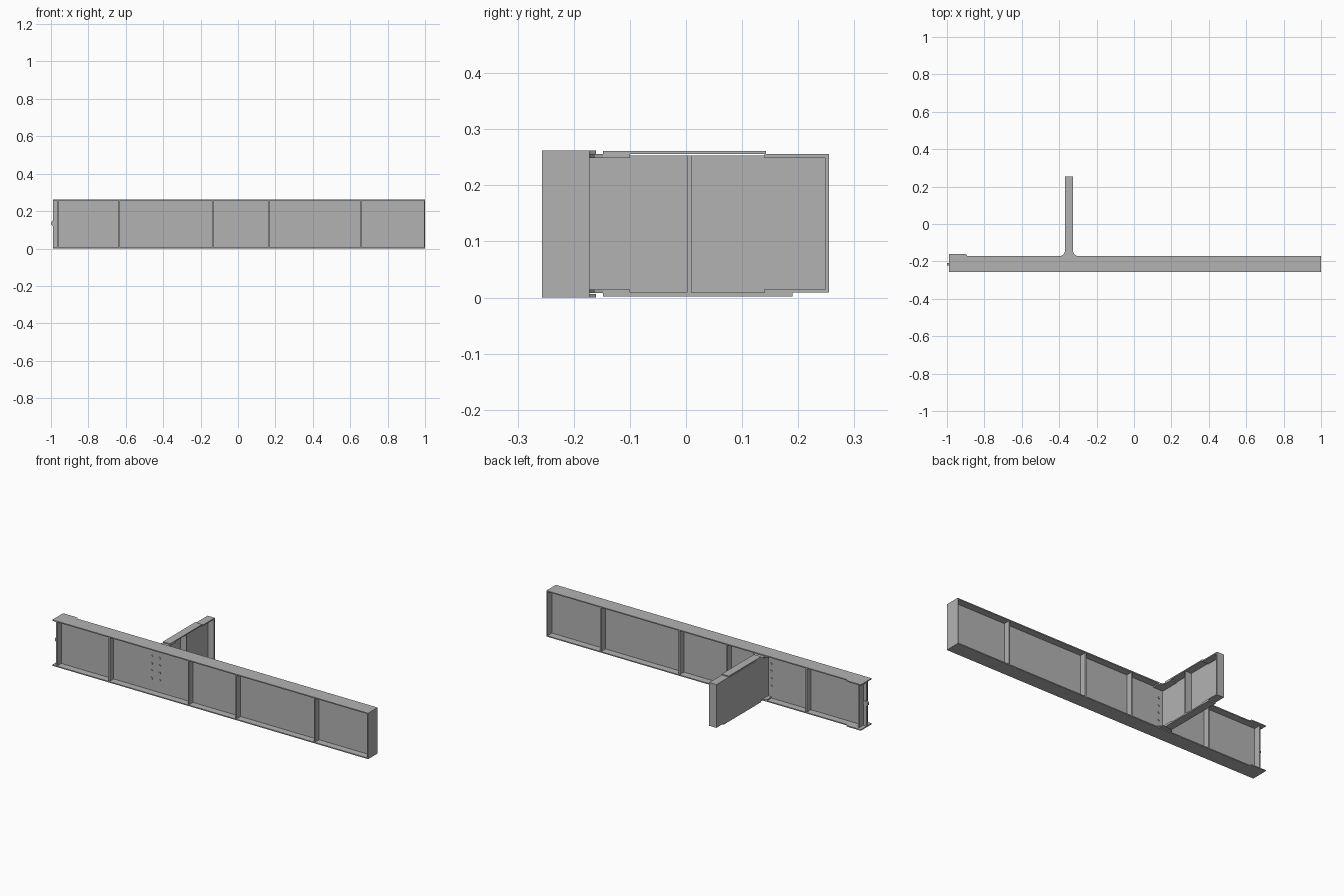
import bpy, bmesh, math
from mathutils import Matrix, Vector

cube = bpy.data.objects.get("Cube")
if cube:
    bpy.data.objects.remove(cube, do_unlink=True)

steel = bpy.data.materials.new("steel_grey")
steel.use_nodes = True
GREY = (0.45, 0.45, 0.45, 1)
steel.diffuse_color = GREY
steel.node_tree.nodes["Principled BSDF"].inputs["Base Color"].default_value = GREY

HEIGHT, T = 0.262, 0.006
FRONT, BACK, WEB_Y = -0.257, -0.172, -0.215


def finish(name, bm):
    bmesh.ops.recalc_face_normals(bm, faces=bm.faces)
    mesh = bpy.data.meshes.new(name)
    bm.to_mesh(mesh)
    bm.free()
    mesh.materials.append(steel)
    obj = bpy.data.objects.new(name, mesh)
    bpy.context.collection.objects.link(obj)
    return obj


def box(name, x, y, z):
    bm = bmesh.new()
    bmesh.ops.create_cube(bm, size=1)
    for v in bm.verts:
        v.co = Vector([(r[0] + r[1]) / 2 + c * (r[1] - r[0])
                       for r, c in zip((x, y, z), v.co)])
    return finish(name, bm)


def plate(name, outline, z0, z1):
    """Flat plate from a plan outline."""
    bm = bmesh.new()
    face = bm.faces.new([bm.verts.new((x, y, z0)) for x, y in outline])
    ext = bmesh.ops.extrude_face_region(bm, geom=[face])
    verts = [g for g in ext["geom"] if isinstance(g, bmesh.types.BMVert)]
    bmesh.ops.translate(bm, verts=verts, vec=(0, 0, z1 - z0))
    return finish(name, bm)


def disc(name, centre, radius, depth, sides):
    """Short cylinder lying along y."""
    bm = bmesh.new()
    bmesh.ops.create_cone(bm, cap_ends=True, segments=sides, radius1=radius,
                          radius2=radius, depth=depth,
                          matrix=Matrix.Translation(centre) @ Matrix.Rotation(math.pi / 2, 4, "X"))
    return finish(name, bm)


# Main beam: web, and flanges that widen at the lug end
flange = [(-0.99, FRONT), (1, FRONT), (1, BACK), (-0.89, BACK),
          (-0.90, -0.16), (-0.99, -0.16)]
plate("main_bottom_flange", flange, 0, T)
plate("main_top_flange", flange, HEIGHT - T, HEIGHT)
box("main_web", (-0.99, 1), (WEB_Y - 0.003, WEB_Y + 0.003), (T, HEIGHT - T))
box("main_end_plate", (0.994, 1), (FRONT, BACK), (0, HEIGHT))

# Stiffeners on both sides of the web
for i, x in enumerate((-0.965, -0.635, -0.135, 0.165, 0.66)):
    for side, y in (("front", (FRONT + 0.004, WEB_Y)), ("back", (WEB_Y, BACK - 0.004))):
        box(f"{side}_stiffener_{i + 1}", (x - 0.004, x + 0.004), y, (T, HEIGHT - T))

# Lug on the end of the web
disc("end_lug", (-0.985, WEB_Y, 0.135), 0.015, 0.012, 16)

# Two rows of bolts through the web
for x in (-0.39, -0.34):
    for z in (0.075, 0.118, 0.160, 0.202):
        disc("web_bolt", (x, WEB_Y, z), 0.006, 0.014, 8)

# Side beam: a channel open to +x, with lapped flange plates
X0, X1, END = -0.37, -0.325, 0.255
box("side_web", (X0, X0 + T), (WEB_Y, END), (0.009, HEIGHT - 0.009))
box("side_stiffener", (X0, X1 - 0.002), (0.002, 0.01), (0.009, HEIGHT - 0.009))
box("side_end_plate", (X0, X1), (END - T, END), (0.009, HEIGHT - 0.007))

flare = [(X0, -0.1), (X0, -0.148), (X0 - 0.006, -0.162), (X0 - 0.022, BACK),
         (X0 - 0.022, WEB_Y), (X1 + 0.022, WEB_Y), (X1 + 0.022, BACK),
         (X1 + 0.006, -0.162), (X1, -0.148), (X1, -0.1)]
plate("lower_joint_plate", flare, 0.008, 0.014)
plate("upper_joint_plate", flare, 0.249, 0.2555)
box("side_bottom_flange", (X0, X1), (-0.148, 0.19), (0.002, 0.009))
box("side_top_flange", (X0, X1), (-0.148, 0.143), (0.2555, 0.2615))
box("side_bottom_end_flange", (X0, X1), (0.14, END), (0.009, 0.015))
box("side_top_end_flange", (X0, X1), (0.14, END), (0.249, 0.2555))
